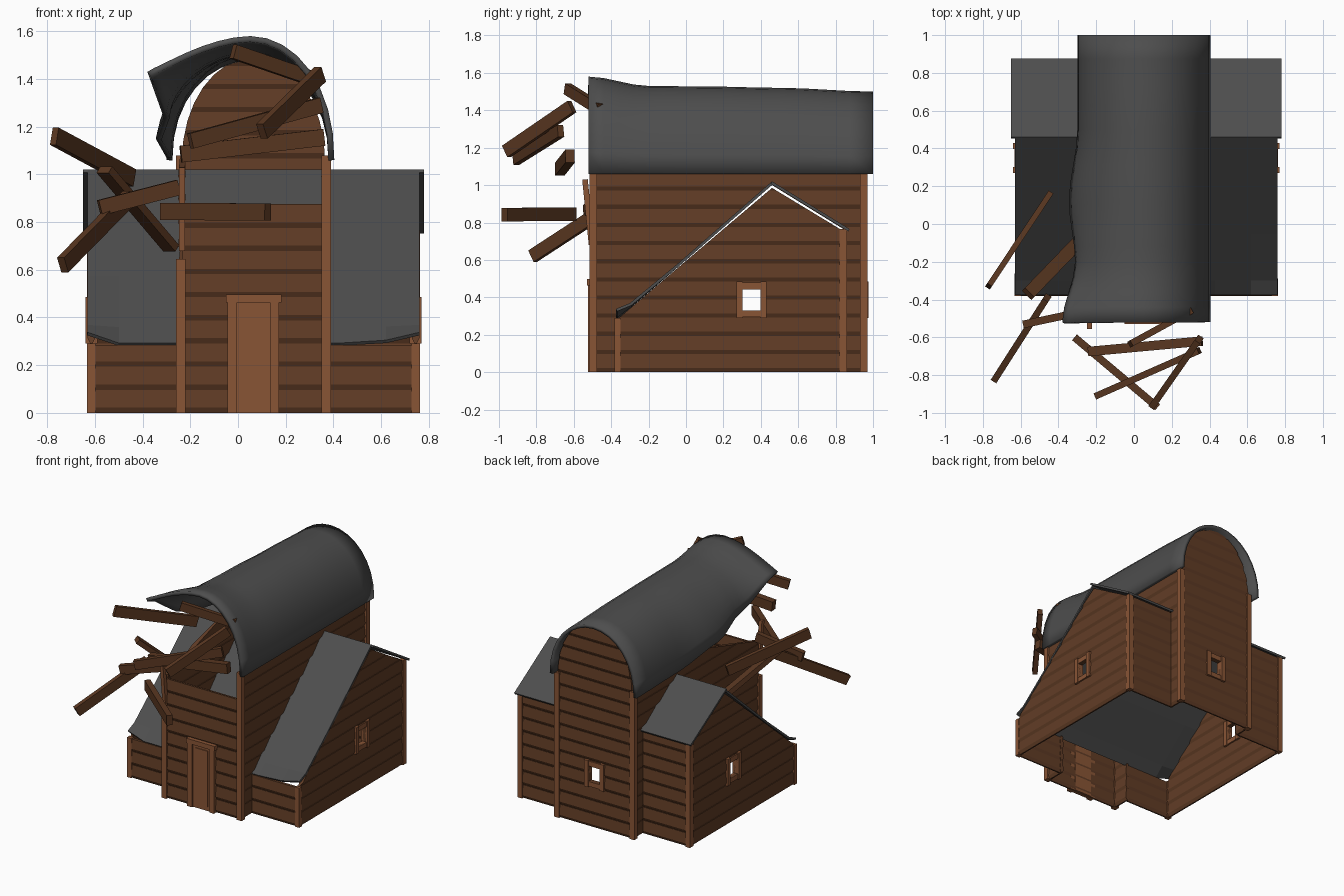
import bpy, bmesh, math
from mathutils import Vector, Matrix

if "Cube" in bpy.data.objects:
    bpy.data.objects.remove(bpy.data.objects["Cube"])


def material(name, rgb):
    m = bpy.data.materials.new(name)
    m.diffuse_color = (*rgb, 1)
    m.use_nodes = True
    m.node_tree.nodes["Principled BSDF"].inputs["Base Color"].default_value = m.diffuse_color
    return m


PLANK = material("plank_brown", (0.12, 0.046, 0.019))
TRIM = material("trim_brown", (0.25, 0.09, 0.036))
BEAM = material("beam_brown", (0.10, 0.038, 0.015))
SLATE = material("slate_grey", (0.075, 0.075, 0.075))


def finish(bm, name, mat):
    bmesh.ops.recalc_face_normals(bm, faces=bm.faces)
    me = bpy.data.meshes.new(name)
    bm.to_mesh(me)
    bm.free()
    me.materials.append(mat)
    ob = bpy.data.objects.new(name, me)
    bpy.context.collection.objects.link(ob)
    return ob


def box(name, x0, x1, y0, y1, z0, z1, mat=TRIM):
    bm = bmesh.new()
    mid = Vector((x0 + x1, y0 + y1, z0 + z1)) / 2
    bmesh.ops.create_cube(bm, size=1, matrix=Matrix.Translation(mid) @ Matrix.Diagonal((x1 - x0, y1 - y0, z1 - z0, 1)))
    return finish(bm, name, mat)


def beam(name, a, b, width=0.075, thick=0.032, mat=BEAM):
    # board from a to b; width is its mostly vertical side
    a, b = Vector(a), Vector(b)
    d = (b - a).normalized()
    side = d.cross(Vector((0, 0, 1))).normalized()
    up = side.cross(d)
    rot = Matrix((side, d, up)).transposed().to_4x4()
    bm = bmesh.new()
    bmesh.ops.create_cube(bm, size=1, matrix=Matrix.Translation((a + b) / 2) @ rot
                          @ Matrix.Diagonal((thick, (b - a).length, width, 1)))
    return finish(bm, name, mat)


def clip(poly, axis, value, sign):
    # keep the part of a polygon where sign * (p[axis] - value) >= 0
    out = []
    for p, q in zip(poly, poly[1:] + poly[:1]):
        dp, dq = sign * (p[axis] - value), sign * (q[axis] - value)
        if dp >= 0:
            out.append(p)
        if dp * dq < 0:
            t = dp / (dp - dq)
            out.append((p[0] + t * (q[0] - p[0]), p[1] + t * (q[1] - p[1])))
    return out


def wall(name, plane, at, polys, hole=None, pitch=0.097, lip=0.022):
    # planked wall: convex outlines in (u, z) cut into bevelled horizontal boards
    if hole:
        u0, u1, z0, z1 = hole
        cut = []
        for p in polys:
            band = clip(clip(p, 1, z0, 1), 1, z1, -1)
            cut += [clip(p, 1, z0, -1), clip(p, 1, z1, 1), clip(band, 0, u0, -1), clip(band, 0, u1, 1)]
        polys = cut
    bm = bmesh.new()
    for poly in polys:
        for row in range(17):
            z = row * pitch
            for za, zb, ta, tb in ((z, z + lip, 0.005, 0.016), (z + lip, z + pitch, 0.016, 0.009)):
                part = clip(clip(poly, 1, za, 1), 1, zb, -1) if len(poly) > 2 else []
                if len(part) < 3 or max(p[1] for p in part) - min(p[1] for p in part) < 1e-4:
                    continue
                rings = []
                for s in (-1, 1):
                    ring = []
                    for u, h in part:
                        o = at + s * (ta + (tb - ta) * (h - za) / (zb - za))
                        ring.append(bm.verts.new((o, u, h) if plane == 'x' else (u, o, h)))
                    rings.append(ring)
                lo, hi = rings
                bm.faces.new(lo)
                bm.faces.new(hi[::-1])
                n = len(lo)
                for i in range(n):
                    j = (i + 1) % n
                    bm.faces.new((lo[i], hi[i], hi[j], lo[j]))
    return finish(bm, name, PLANK)


def rect(u0, u1, z0, z1):
    return [(u0, z0), (u1, z0), (u1, z1), (u0, z1)]


def window(name, plane, at, u, z=0.385):
    # two jambs, a head board and a sill
    for part, du0, du1, z0, z1, d in (("jamb_a", -0.08, -0.048, -0.095, 0.1, 0.025), ("jamb_b", 0.048, 0.08, -0.095, 0.1, 0.025),
                                      ("head", -0.048, 0.048, 0.058, 0.095, 0.018), ("sill", -0.048, 0.048, -0.09, -0.055, 0.018)):
        a = (at - d, at + d)
        b = (u + du0, u + du1)
        xy = a + b if plane == 'x' else b + a
        box(f"{name}_{part}", *xy, z + z0, z + z1)


def sheet(name, rows, thick, smooth):
    bm = bmesh.new()
    grid = [[bm.verts.new(p) for p in r] for r in rows]
    for r, s in zip(grid, grid[1:]):
        for i in range(len(r) - 1):
            bm.faces.new((r[i], r[i + 1], s[i + 1], s[i]))
    ob = finish(bm, name, SLATE)
    if sum(p.normal.z for p in ob.data.polygons) < 0:
        ob.data.flip_normals()
    mod = ob.modifiers.new("thickness", 'SOLIDIFY')
    mod.thickness, mod.offset = thick, -1
    if smooth:
        bpy.context.view_layer.objects.active = ob
        ob.select_set(True)
        bpy.ops.object.shade_smooth_by_angle(angle=math.radians(40))
        ob.select_set(False)
    return ob


# Tower walls
XL, XR, YF, YB = -0.235, 0.365, -0.49, 0.95
CX = (XL + XR) / 2
WIN = 0.35
wall("tower_front_wall", 'y', YF, [rect(XL, XR, 0, 0.875)])
arch = [(CX + 0.3 * math.cos(math.pi * i / 16), 1.06 + 0.43 * math.sin(math.pi * i / 16)) for i in range(17)]
wall("tower_back_gable", 'y', YB, [[(XL, 0), (XR, 0)] + arch], (CX - 0.048, CX + 0.048, 0.33, 0.443))
for side, x, top in (("right", XR, [(0.46, 1.07), (YF, 1.07)]),
                     ("left", XL, [(0.46, 1.07), (0.1, 1.07), (YF, 0.9)])):
    wall(f"tower_{side}_wall", 'x', x, [
        rect(YF, -0.35, 0, 0.3),
        [(YF, 0.3), (-0.35, 0.3), (0.46, 1.0)] + top,
        [(0.46, 1.0), (0.85, 0.76), (YB, 0.76), (YB, 1.07), (0.46, 1.07)],
        rect(0.84, YB, 0, 0.76)])

# Tower corner posts, the front left one snapped off
for name, x, y, h in (("front_left", XL - 0.005, YF - 0.005, 0.645), ("front_right", XR + 0.005, YF - 0.005, 1.08),
                      ("back_left", XL - 0.005, YB, 1.08), ("back_right", XR + 0.005, YB, 1.06)):
    box(f"tower_post_{name}", x - 0.02, x + 0.02, y - 0.02, y + 0.02, 0, h)
beam("snapped_post_splinter", (-0.235, -0.505, 0.68), (-0.235, -0.54, 1.03), 0.03, 0.025, TRIM)

# Wings on both sides
WF, WB = -0.365, 0.84
for side, x, inner in (("left", -0.615, XL), ("right", 0.745, XR)):
    u0, u1 = min(x, inner), max(x, inner)
    wall(f"{side}_wing_side_wall", 'x', x, [[(WF, 0), (WB, 0), (WB, 0.755), (0.46, 0.985), (WF, 0.285)]],
         (WIN - 0.048, WIN + 0.048, 0.33, 0.443))
    wall(f"{side}_wing_front_wall", 'y', WF, [rect(u0, u1, 0, 0.285)])
    wall(f"{side}_wing_back_wall", 'y', WB, [rect(u0, u1, 0, 0.755)])
    box(f"{side}_wing_front_post", x - 0.018, x + 0.018, WF - 0.016, WF + 0.016, 0, 0.29)
    box(f"{side}_wing_back_post", x - 0.018, x + 0.018, WB - 0.02, WB + 0.02, 0, 0.765)
    window(f"{side}_window", 'x', x, WIN)
window("back_window", 'y', YB, CX)

# Wing roof: flat back slope, front slope with upturned outer corners
sheet("wing_roof_back", [[(x, 0.46, 1.02), (x, 0.875, 0.765)] for x in (-0.65, 0.78)], 0.015, False)
rows = []
for x in (-0.63, -0.5, -0.3, 0.43, 0.62, 0.76):
    lift = 0.045 if x in (-0.63, 0.76) else 0.012 if x == 0.62 else 0
    rows.append([(x, 0.46, 1.02), (x, -0.05, 0.575), (x, -0.3, 0.36 + lift * 0.2), (x, -0.375, 0.293 + lift)])
sheet("wing_roof_front", rows, 0.015, False)

# Barrel roof: y, left edge shift in x and z, crown height
keys = [(1.0, 0, 0, 1.50), (0.5, 0, 0.01, 1.52), (0.12, -0.045, 0.09, 1.527),
        (-0.2, -0.012, 0.18, 1.53), (-0.52, -0.08, 0.37, 1.58)]
rows = []
for k0, k1 in zip(keys, keys[1:]):
    for i in range(5 if k1 is keys[-1] else 4):
        t = i / 4
        e = t * t * (3 - 2 * t)
        y = k0[0] + t * (k1[0] - k0[0])
        dx, dz, crown = (a + e * (b - a) for a, b in zip(k0[1:], k1[1:]))
        row = []
        for j in range(17):
            ang = math.pi * j / 16
            s = max(0, j / 8 - 1) ** 2.3
            row.append((0.052 + 0.352 * math.cos(ang) + s * dx, y, 1.06 + (crown - 1.06) * math.sin(ang) ** 0.93 + s * dz))
        rows.append(row)
sheet("barrel_roof", rows, 0.025, True)

# Door with frame, lintel and raised panel
box("door_jamb_left", -0.045, -0.005, -0.525, -0.48, 0, 0.465)
box("door_jamb_right", 0.135, 0.172, -0.525, -0.48, 0, 0.465)
box("door_lintel", -0.05, 0.182, -0.53, -0.48, 0.463, 0.497)
box("door_leaf", -0.005, 0.135, -0.513, -0.475, 0, 0.463)
box("door_panel", 0.015, 0.115, -0.519, -0.5, 0.03, 0.44)

# Loose boards thrown out of the broken front
for i, (a, b, w, t) in enumerate((
        ((-0.77, -0.33, 1.16), (-0.445, 0.16, 0.985), 0.075, 0.03),
        ((-0.735, -0.82, 0.62), (-0.46, -0.39, 0.90), 0.07, 0.035),
        ((-0.56, -0.37, 1.02), (-0.28, -0.08, 0.69), 0.035, 0.07),
        ((-0.58, -0.53, 0.86), (-0.25, -0.46, 0.945), 0.065, 0.04),
        ((-0.315, -0.6, 0.845), (0.125, -0.97, 0.842), 0.072, 0.04),
        ((-0.24, -0.675, 1.085), (0.36, -0.62, 1.155), 0.07, 0.05),
        ((-0.2, -0.91, 1.14), (0.345, -0.67, 1.29), 0.065, 0.035),
        ((0.1, -0.96, 1.18), (0.345, -0.61, 1.42), 0.07, 0.035),
        ((-0.02, -0.635, 1.515), (0.3, -0.46, 1.405), 0.06, 0.035))):
    beam(f"loose_board_{i + 1}", a, b, w, t)
